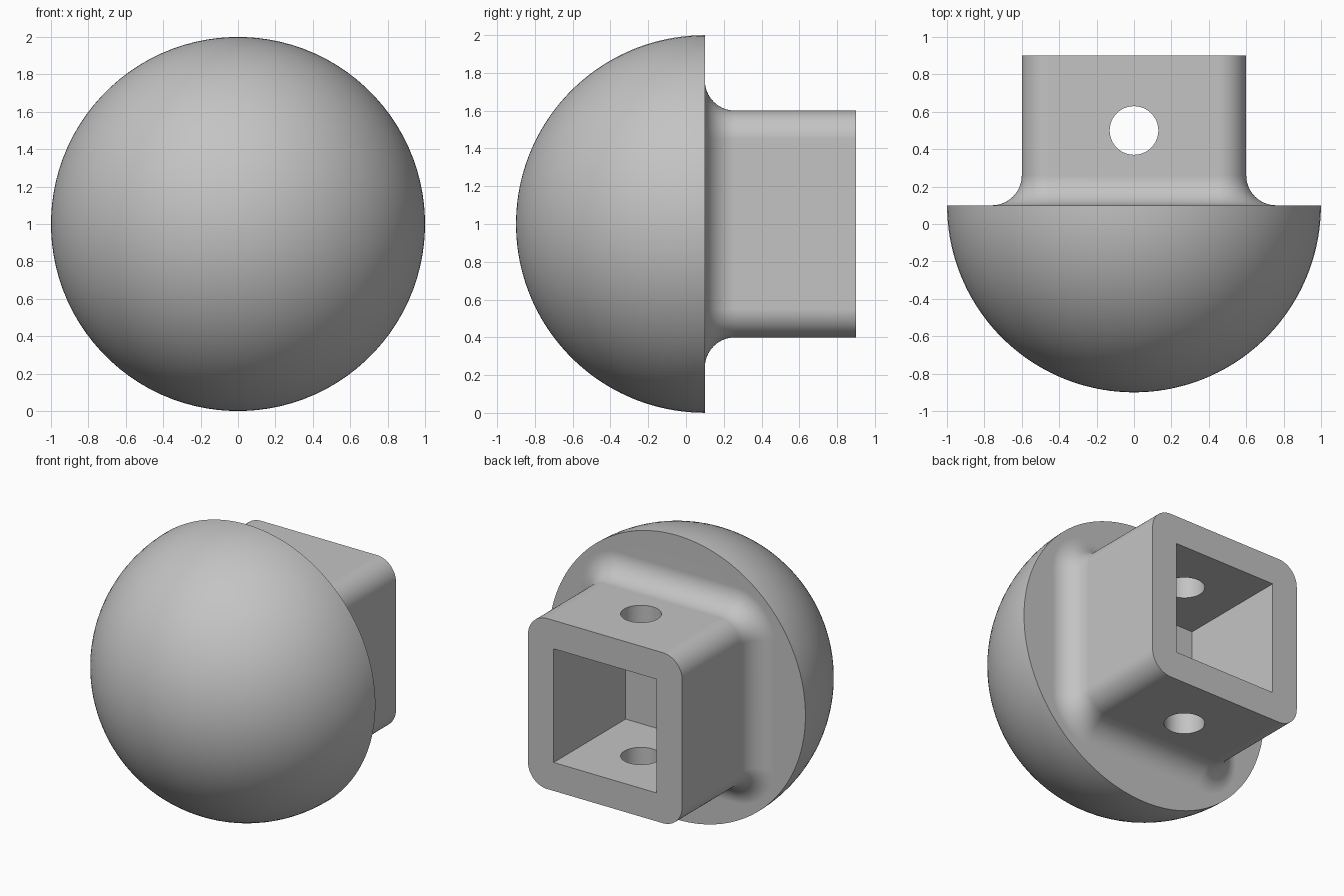
import bpy
import bmesh
from math import sin, cos, pi

if "Cube" in bpy.data.objects:
    bpy.data.objects.remove(bpy.data.objects["Cube"])

GREY = (0.55, 0.55, 0.55, 1)
STEPS = 24                      # points per quarter of every ring
BASE_Y, END_Y = 0.1, 0.9        # flat back of the dome, open end of the socket
HALF, CORNER, FILLET = 0.6, 0.15, 0.16

grey = bpy.data.materials.new("plain grey")
grey.use_nodes = True
grey.diffuse_color = GREY
grey.node_tree.nodes["Principled BSDF"].inputs["Base Color"].default_value = GREY


def circle_ring(radius, y):
    n = 4 * STEPS
    angles = [2 * pi * (i + 0.5) / n for i in range(n)]
    return [(radius * cos(a), y, 1 + radius * sin(a)) for a in angles]


def square_ring(grow, y):
    """Rounded square outline, pushed outwards by grow."""
    points, c = [], HALF - CORNER
    for q, (sx, sz) in enumerate([(1, 1), (-1, 1), (-1, -1), (1, -1)]):
        for j in range(STEPS):
            a = pi / 2 * (q + j / (STEPS - 1))
            r = CORNER + grow
            points.append((sx * c + r * cos(a), y, 1 + sz * c + r * sin(a)))
    return points


# Rings from the nose of the dome to the open end of the socket
rings = []
for i in range(1, 49):
    t = pi / 2 * i / 48
    rings.append(circle_ring(sin(t), BASE_Y - cos(t)))
for i in range(17):
    t = pi / 2 * i / 16
    rings.append(square_ring(FILLET * (1 - sin(t)), BASE_Y + FILLET * (1 - cos(t))))
rings.append(square_ring(0, END_Y))

# Loft the rings into one solid
bm = bmesh.new()
loops = [[bm.verts.new(p) for p in ring] for ring in rings]
nose = bm.verts.new((0, BASE_Y - 1, 1))
n = 4 * STEPS
for i in range(n):
    k = (i + 1) % n
    bm.faces.new((nose, loops[0][i], loops[0][k]))
    for a, b in zip(loops, loops[1:]):
        bm.faces.new((a[i], b[i], b[k], a[k]))
bm.faces.new(loops[-1])
bmesh.ops.recalc_face_normals(bm, faces=bm.faces)
mesh = bpy.data.meshes.new("domed_end_cap")
bm.to_mesh(mesh)
bm.free()
mesh.materials.append(grey)
cap = bpy.data.objects.new("domed_end_cap", mesh)
bpy.context.collection.objects.link(cap)

# Cutters: square bore from the back, pin hole from top to bottom
bpy.ops.mesh.primitive_cube_add(size=1, location=(0, BASE_Y + 0.5, 1))
bore = bpy.context.object
bore.name = "square_bore_cutter"
bore.scale = (0.8, 1, 0.8)
bpy.ops.mesh.primitive_cylinder_add(vertices=64, radius=0.13, depth=1.6, location=(0, 0.5, 1))
pin = bpy.context.object
pin.name = "pin_hole_cutter"

bpy.ops.object.select_all(action="DESELECT")
cap.select_set(True)
bpy.context.view_layer.objects.active = cap
for cutter in (bore, pin):
    cutter.hide_render = True
    cutter.data.materials.append(grey)
    cut = cap.modifiers.new(cutter.name, "BOOLEAN")
    cut.operation = "DIFFERENCE"
    cut.solver = "EXACT"
    cut.object = cutter
    bpy.ops.object.modifier_apply(modifier=cut.name)
    bpy.data.objects.remove(cutter)

# Smooth curves, crisp rims, flat-looking walls
bpy.ops.object.shade_smooth_by_angle(angle=pi / 6)
weighted = cap.modifiers.new("even_shading", "WEIGHTED_NORMAL")
weighted.keep_sharp = True
